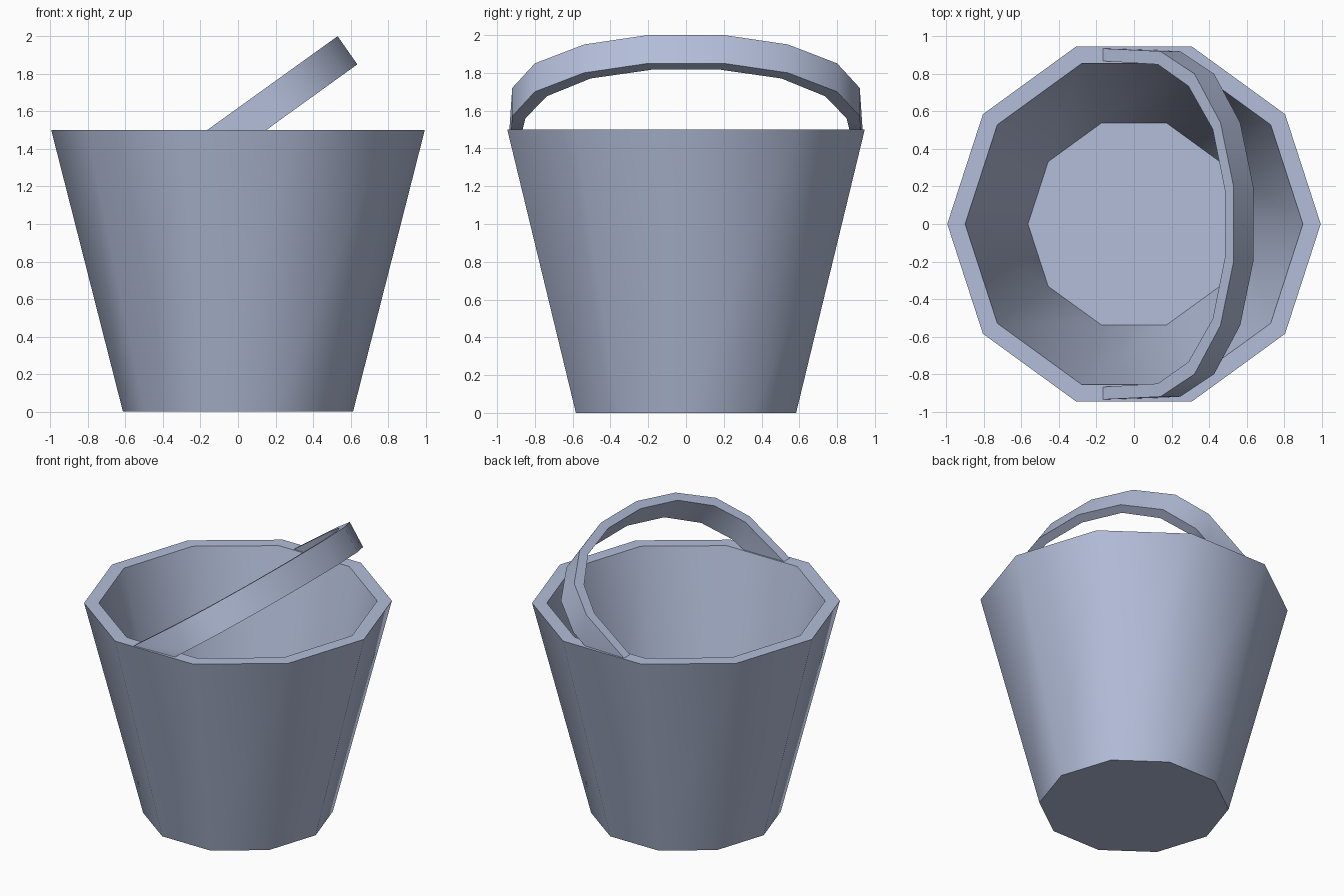
import bpy
import bmesh
from math import cos, sin, tau, radians
from mathutils import Vector

if "Cube" in bpy.data.objects:
    bpy.data.objects.remove(bpy.data.objects["Cube"], do_unlink=True)

# One blue-grey paint for the whole bucket
COLOUR = (0.45, 0.51, 0.69, 1)
paint = bpy.data.materials.new("pale blue grey")
paint.use_nodes = True
paint.diffuse_color = COLOUR
paint.node_tree.nodes["Principled BSDF"].inputs["Base Color"].default_value = COLOUR


def loft(name, rings):
    """Skin closed rings of points in order and cap both ends."""
    bm = bmesh.new()
    loops = [[bm.verts.new(p) for p in ring] for ring in rings]
    for a, b in zip(loops, loops[1:]):
        for i in range(len(a)):
            j = (i + 1) % len(a)
            bm.faces.new((a[i], a[j], b[j], b[i]))
    bm.faces.new(loops[0])
    bm.faces.new(loops[-1])
    bmesh.ops.recalc_face_normals(bm, faces=bm.faces)
    mesh = bpy.data.meshes.new(name)
    bm.to_mesh(mesh)
    bm.free()
    mesh.materials.append(paint)
    obj = bpy.data.objects.new(name, mesh)
    bpy.context.collection.objects.link(obj)
    bpy.ops.object.select_all(action='DESELECT')
    obj.select_set(True)
    bpy.context.view_layer.objects.active = obj
    bpy.ops.object.shade_smooth_by_angle(angle=radians(45))
    return obj


# Ten-sided tapered bucket: outer base, outer rim, inner rim, inner floor
SIDES = 10
profile = [(0.613, 0), (0.995, 1.5), (0.9, 1.5), (0.565, 0.15)]
loft("bucket", [[(r * cos(tau * i / SIDES), r * sin(tau * i / SIDES), z)
                 for i in range(SIDES)] for r, z in profile])

# Tilted band handle: each section is (outer reach, outer y, inner reach, inner y)
start = Vector((-0.165, 0, 1.5))
along = Vector((0.695, 0, 0.5)).normalized()
across = Vector((0.105, 0, -0.15))
sections = [(0.377, 0.92, 0.36, 0.85), (0.6, 0.8, 0.56, 0.735),
            (0.771, 0.54, 0.72, 0.505), (0.857, 0.2, 0.8, 0.18)]


def section(reach_out, y_out, reach_in, y_in, side):
    outer = start + along * reach_out + Vector((0, side * y_out, 0))
    inner = start + along * reach_in + Vector((0, side * y_in, 0))
    return [outer, outer + across, inner + across, inner]


def foot(side):
    """Flat end of the handle resting on the rim."""
    return [(-0.165, side * 0.935, 1.5), (0.15, side * 0.925, 1.5),
            (0.15, side * 0.865, 1.5), (-0.165, side * 0.868, 1.5)]


front_half = [foot(-1)] + [section(*s, -1) for s in sections]
back_half = [section(*s, 1) for s in reversed(sections)] + [foot(1)]
loft("handle", front_half + back_half)
